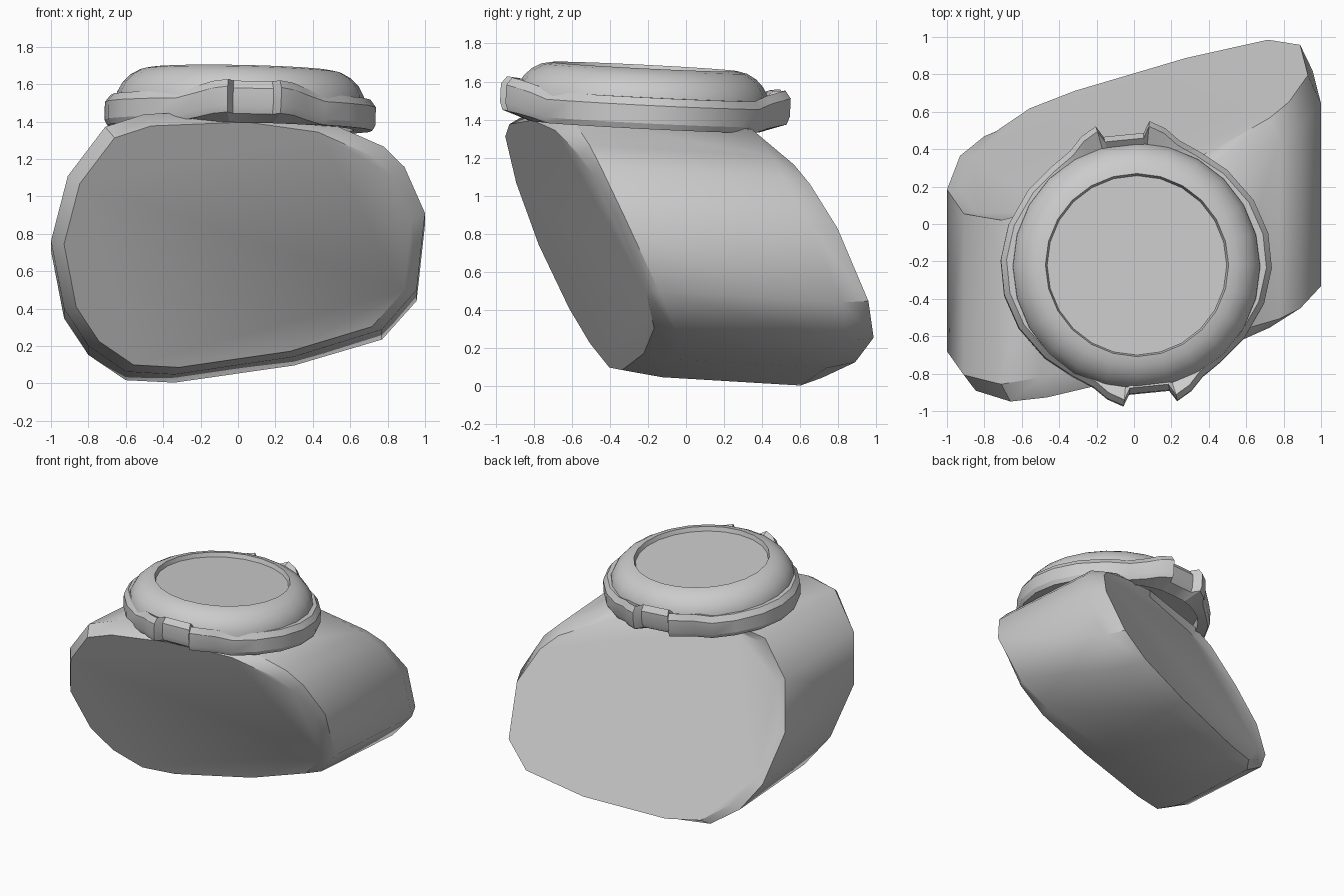
import bpy, bmesh
from math import sin, cos, pi, radians
from mathutils import Matrix

if "Cube" in bpy.data.objects:
    bpy.data.objects.remove(bpy.data.objects["Cube"])


def loft(name, rings, cap_ends=True, close=False, matrix=Matrix(), angle=30):
    """Skin a list of equal-length closed loops into one smooth-shaded object."""
    bm = bmesh.new()
    loops = [[bm.verts.new(p) for p in ring] for ring in rings]
    n = len(loops[0])
    pairs = list(zip(loops, loops[1:]))
    if close:
        pairs.append((loops[-1], loops[0]))
    for a, b in pairs:
        for i in range(n):
            j = (i + 1) % n
            bm.faces.new((a[i], a[j], b[j], b[i]))
    if cap_ends and not close:
        bm.faces.new(loops[0])
        bm.faces.new(loops[-1])
    bmesh.ops.recalc_face_normals(bm, faces=bm.faces)
    bm.transform(matrix)
    me = bpy.data.meshes.new(name)
    bm.to_mesh(me)
    bm.free()
    ob = bpy.data.objects.new(name, me)
    bpy.context.collection.objects.link(ob)
    bpy.ops.object.select_all(action='DESELECT')
    ob.select_set(True)
    bpy.context.view_layer.objects.active = ob
    bpy.ops.object.shade_smooth_by_angle(angle=radians(angle))
    return ob


# Wrist block: one cross-section cut by slanted ends, with chamfered caps
outline = [(-1, .72), (-.91, 1.06), (-.71, 1.32), (-.5, 1.39), (.05, 1.42),
           (.46, 1.37), (.78, 1.235), (.89, 1.13), (1, .89), (.955, .49),
           (.77, .285), (.3, .14), (-.34, .04), (-.6, .05), (-.8, .18), (-.93, .37)]


def slice_ring(scale, mid_z, a, b, c, bulge=0, twist=0):
    ring = []
    for x, z in outline:
        x, z = x * scale, mid_z + (z - mid_z) * scale
        y = a + b * x + c * z + (1 - x * x) * (bulge + twist * (z - .7))
        ring.append((x, y, z - .06 * y))
    return ring


loft("wrist_block", [
    slice_ring(.93, .4, -.225, .26, -.44),
    slice_ring(1, .7, -.12, .215, -.48, bulge=.1),
    slice_ring(1, .7, .80, .27, -.48, twist=.15),
    slice_ring(.93, .7, .87, .37, -.477)], angle=38)

# Shared slight tilt of the watch head
tilt = (Matrix.Translation((.01, -.22, 1.365))
        @ Matrix.Rotation(-.05, 4, 'X') @ Matrix.Rotation(.02, 4, 'Y'))

# Domed case with rim and recessed dial
dome = [(.63, .08), (.665, .13), (.66, .18), (.63, .235), (.59, .275), (.54, .303),
        (.49, .313), (.487, .303), (.48, .28)]
SIDES = 24
loft("watch_case", [[(r * cos(2 * pi * i / SIDES), r * sin(2 * pi * i / SIDES) - .015, z)
                     for i in range(SIDES)] for r, z in dome], matrix=tilt, angle=35)

# Outer band with a pair of raised prongs at each end: (angle, radius, lift)
prong = [(.62, .69, 0), (.43, .70, .03), (.31, .74, .05), (.19, .765, .06), (.155, .70, .055)]
lug = [(-a, r, h) for a, r, h in prong] + [(a, r, h) for a, r, h in reversed(prong)]
side = [(-.7, .70, 0), (-.4, .715, 0), (-.13, .725, 0),
        (.13, .725, 0), (.4, .715, 0), (.7, .70, 0)]
stations = []
for half in (0, pi):
    stations += [(half + .1 + a, r, h) for a, r, h in side]
    stations += [(half + pi / 2 + .1 + a, r, h) for a, r, h in lug]

sections = []
for a, r, h in stations:
    prof = [(.61, 0), (r - .015, h * .8), (r, .03 + h), (r, .125 + h),
            (r - .03, .165 + h), (.61, .165)]
    sections.append([(p * cos(a), p * sin(a), z) for p, z in prof])
loft("case_band", sections, close=True, matrix=tilt, angle=25)
